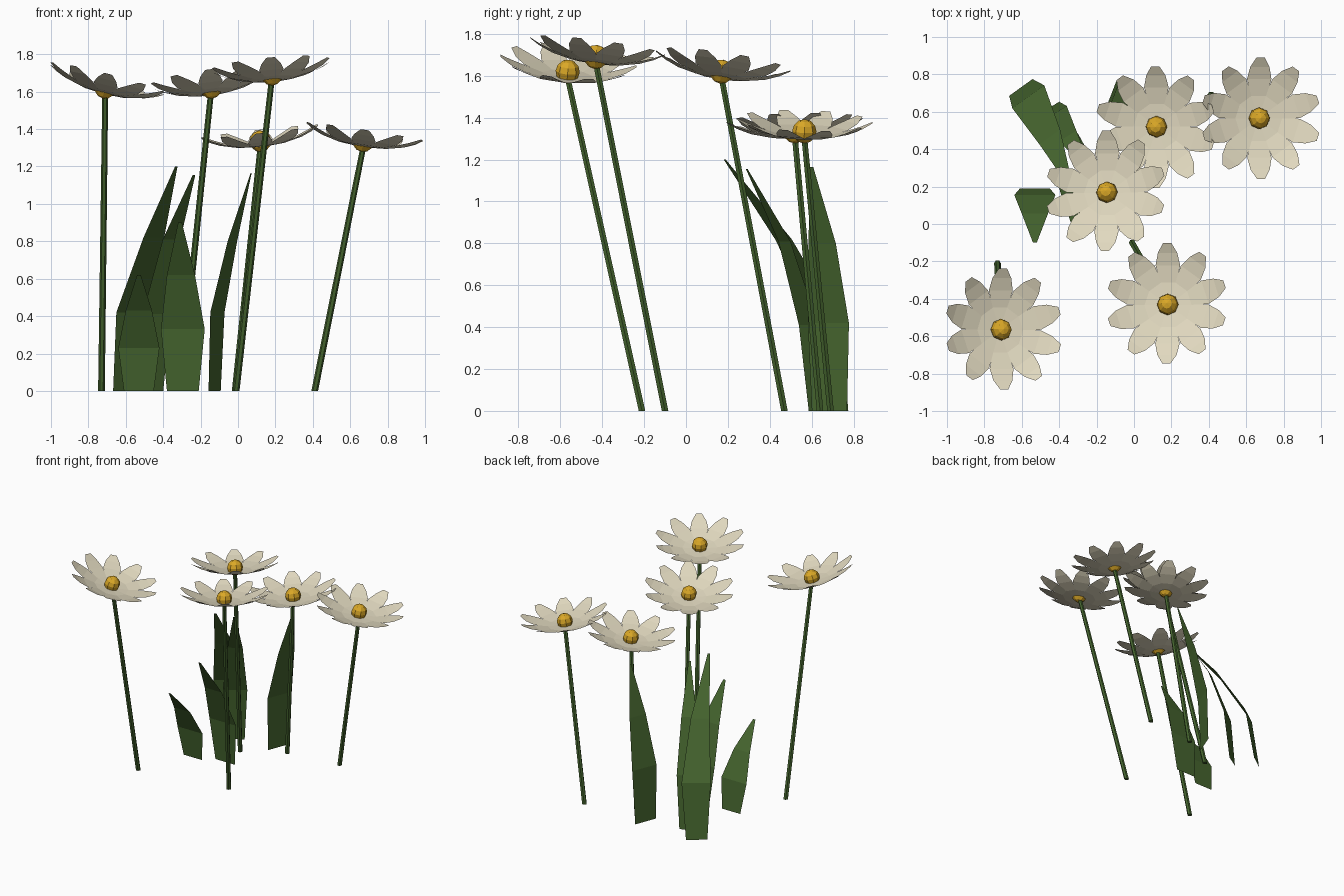
import bpy, bmesh, math
from mathutils import Vector, Matrix

if "Cube" in bpy.data.objects:
    bpy.data.objects.remove(bpy.data.objects["Cube"])


def material(name, col):
    m = bpy.data.materials.new(name)
    m.diffuse_color = (*col, 1)
    m.use_nodes = True
    m.node_tree.nodes["Principled BSDF"].inputs["Base Color"].default_value = m.diffuse_color
    return m


GREEN = material("leaf_green", (0.06, 0.13, 0.028))
CREAM = material("petal_cream", (0.75, 0.69, 0.52))
YELLOW = material("pollen_yellow", (0.70, 0.39, 0.02))


def finish(bm, name, mat):
    me = bpy.data.meshes.new(name)
    bm.to_mesh(me)
    bm.free()
    me.materials.append(mat)
    ob = bpy.data.objects.new(name, me)
    bpy.context.collection.objects.link(ob)
    return ob


def ribbon(bm, centres, halves, side):
    """Flat strip of quads along centres, spread sideways by halves."""
    side = Vector(side).normalized()
    rows = [[bm.verts.new(Vector(c) - side * h), bm.verts.new(Vector(c) + side * h)]
            for c, h in zip(centres, halves)]
    for a, b in zip(rows, rows[1:]):
        bm.faces.new((a[0], a[1], b[1], b[0]))


def stem(base, top, r=0.018, sides=6):
    bm = bmesh.new()
    rings = []
    for centre, rad in ((base, r), (top, r * 0.88)):
        rings.append([bm.verts.new((centre[0] + rad * math.cos(math.tau * i / sides),
                                    centre[1] + rad * math.sin(math.tau * i / sides),
                                    centre[2])) for i in range(sides)])
    for i in range(sides):
        j = (i + 1) % sides
        bm.faces.new((rings[0][i], rings[0][j], rings[1][j], rings[1][i]))
    bm.faces.new(rings[0][::-1])
    bm.faces.new(rings[1])
    finish(bm, "stem", GREEN)


# Petal outline: distance from centre, height, half width
PETAL = [(0.02, -0.03, 0.012), (0.12, -0.022, 0.042), (0.21, 0.0, 0.066),
         (0.275, 0.025, 0.052), (0.325, 0.052, 0.022)]


def flower(centre, slope):
    """Ten cupped petals around a ball, tilted by the x and y slope."""
    normal = Vector((-slope[0], -slope[1], 1)).normalized()
    tilt = Vector((0, 0, 1)).rotation_difference(normal).to_matrix().to_4x4()
    place = Matrix.Translation(centre) @ tilt
    bm = bmesh.new()
    for k in range(10):
        a = math.pi / 2 + math.tau * k / 10
        ribbon(bm, [(r * math.cos(a), r * math.sin(a), z) for r, z, _ in PETAL],
               [w for _, _, w in PETAL], (math.sin(a), -math.cos(a), 0))
    # sheets face upward
    for f in bm.faces:
        f.normal_update()
        if f.normal.z < 0:
            f.normal_flip()
    bm.transform(place)
    finish(bm, "petals", CREAM)
    bm = bmesh.new()
    bmesh.ops.create_uvsphere(bm, u_segments=8, v_segments=6, radius=0.058)
    bm.transform(place)
    finish(bm, "flower_centre", YELLOW)


# Flowers: head position, stem base, head slope
for head, foot, slope in [
    ((-0.71, -0.565, 1.62), (-0.73, -0.21), (-0.26, -0.08)),
    ((0.18, -0.43, 1.69), (-0.01, -0.10), (0.09, -0.13)),
    ((-0.145, 0.17, 1.62), (-0.31, 0.47), (0.13, -0.15)),
    ((0.12, 0.52, 1.335), (-0.015, 0.64), (0.11, 0.03)),
    ((0.67, 0.565, 1.335), (0.41, 0.69), (-0.155, -0.03)),
]:
    stem((*foot, 0), (head[0], head[1], head[2] - 0.03))
    flower(head, slope)

# Leaves: centre line from ground to tip, half widths, sideways direction
for line, halves, side in [
    ([(-0.295, 0.26, 0), (-0.295, 0.23, 0.33), (-0.305, 0.125, 0.62), (-0.31, -0.04, 0.90)],
     (0.085, 0.117, 0.075, 0.01), (1, 0, 0)),
    ([(-0.53, 0.19, 0), (-0.53, 0.155, 0.23), (-0.53, 0.055, 0.43), (-0.53, -0.10, 0.62)],
     (0.08, 0.11, 0.07, 0.01), (1, 0, 0)),
    ([(-0.605, 0.73, 0), (-0.565, 0.68, 0.42), (-0.45, 0.465, 0.82), (-0.33, 0.185, 1.20)],
     (0.077, 0.105, 0.068, 0.008), (0.81, 0.58, 0)),
    ([(-0.455, 0.62, 0), (-0.435, 0.585, 0.41), (-0.355, 0.47, 0.81), (-0.235, 0.29, 1.155)],
     (0.065, 0.088, 0.055, 0.008), (0.85, 0.52, 0)),
    ([(-0.125, 0.685, 0), (-0.11, 0.68, 0.42), (-0.03, 0.65, 0.80), (0.07, 0.60, 1.165)],
     (0.09, 0.105, 0.07, 0.008), (0.36, 0.93, 0)),
]:
    bm = bmesh.new()
    ribbon(bm, line, halves, side)
    finish(bm, "leaf", GREEN)
